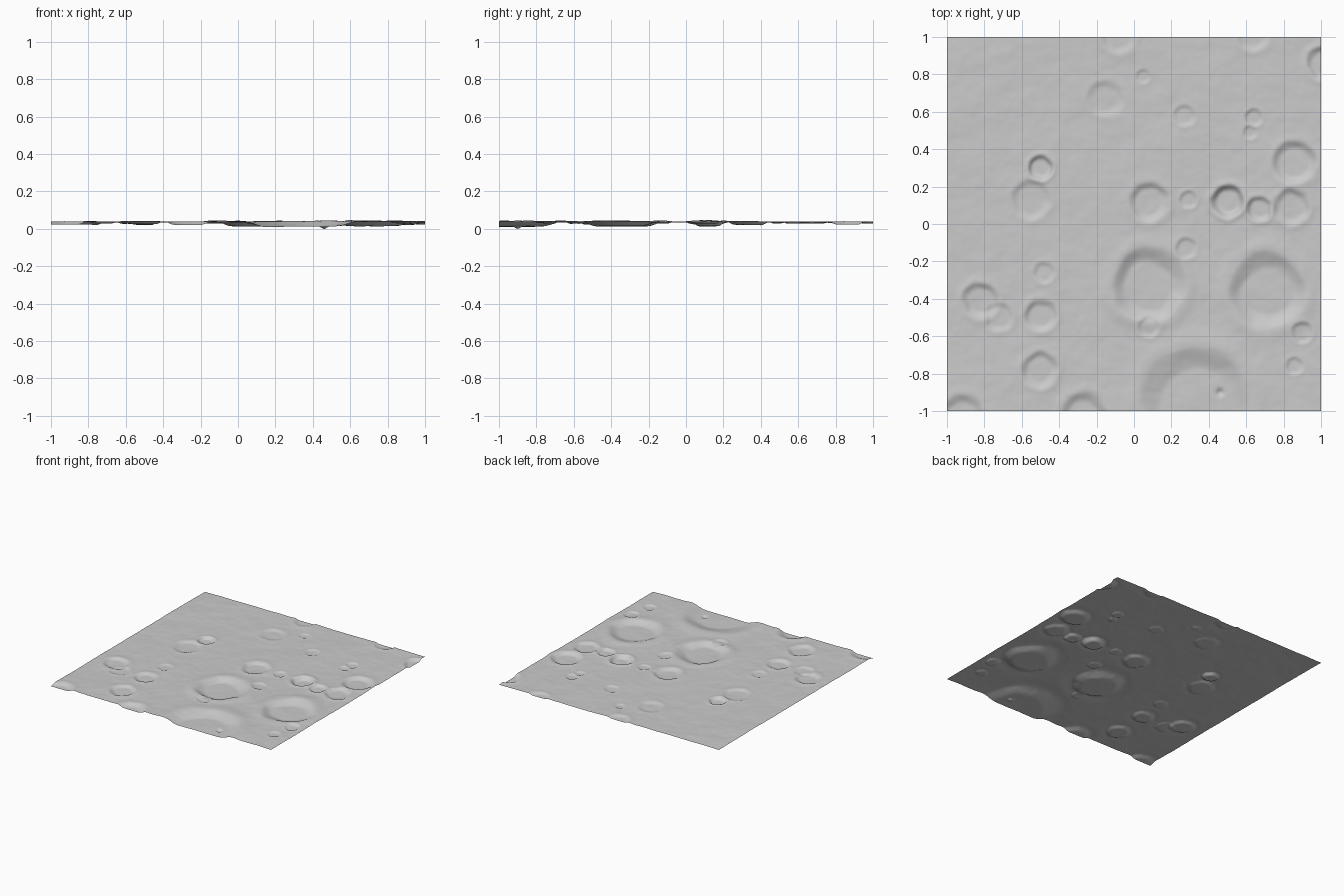
import bpy
import bmesh
import math
from mathutils import Vector, noise

if "Cube" in bpy.data.objects:
    bpy.data.objects.remove(bpy.data.objects["Cube"], do_unlink=True)

SIZE, CELLS, LEVEL = 2.0, 220, 0.037

# Craters: x, y, radius, depth
CRATERS = [
    (0.08, -0.33, 0.20, 0.023), (0.71, -0.36, 0.21, 0.023), (0.33, -0.96, 0.30, 0.024),
    (0.08, 0.12, 0.11, 0.013), (0.50, 0.12, 0.09, 0.023), (0.67, 0.08, 0.07, 0.013),
    (0.84, 0.09, 0.10, 0.012), (0.86, 0.33, 0.12, 0.016), (-0.50, 0.30, 0.07, 0.016),
    (-0.55, 0.13, 0.11, 0.009), (-0.82, -0.41, 0.10, 0.013), (-0.72, -0.50, 0.08, 0.007),
    (-0.50, -0.49, 0.09, 0.012), (-0.50, -0.78, 0.10, 0.012), (0.08, -0.55, 0.06, 0.007),
    (-0.27, -1.04, 0.14, 0.015), (-0.92, -1.03, 0.12, 0.013), (1.01, 0.86, 0.09, 0.013),
    (-0.15, 0.67, 0.10, 0.007), (0.05, 0.79, 0.04, 0.005), (0.27, 0.58, 0.06, 0.006),
    (0.64, 0.57, 0.05, 0.007), (0.62, 0.49, 0.04, 0.006), (-0.08, 1.01, 0.10, 0.008),
    (0.64, 1.01, 0.09, 0.008), (0.90, -0.58, 0.06, 0.008), (0.86, -0.76, 0.05, 0.006),
    (0.28, -0.13, 0.06, 0.007), (0.29, 0.13, 0.05, 0.007), (-0.48, -0.26, 0.06, 0.006),
]


def smooth(a, b, t):
    t = min(max((t - a) / (b - a), 0), 1)
    return t * t * (3 - 2 * t)


def rough(x, y, scale, octaves, offset):
    return noise.fractal(Vector((x * scale, y * scale, offset)), 1.0, 2.0, octaves)


def crater(x, y, cx, cy, radius, depth):
    """Flat floor, steep wall and a low raised rim with a wavy outline."""
    distance = math.hypot(x - cx, y - cy) / radius
    if distance > 1.8:
        return 0
    t = distance + 0.10 * noise.noise(Vector((x / radius * 1.6, y / radius * 1.6, cx * 9)))
    bowl = -depth * (1 - smooth(0.6, 1.02, t))
    rim = 0.22 * depth * math.exp(-((t - 1.08) / 0.2) ** 2)
    return bowl + rim


def height(x, y):
    z = LEVEL + 0.0035 * rough(x, y, 2.2, 2, 4.0)
    z += 0.0022 * rough(x, y, 9, 3, 7.5)
    z += sum(crater(x, y, *c) for c in CRATERS)
    # One narrow pit reaches the ground
    z -= 0.014 * math.exp(-((x - 0.46) ** 2 + (y + 0.90) ** 2) / 0.0003)
    return min(max(z, 0), 0.054)


# Cratered ground sheet
bm = bmesh.new()
bmesh.ops.create_grid(bm, x_segments=CELLS, y_segments=CELLS, size=SIZE / 2)
for v in bm.verts:
    v.co.z = height(v.co.x, v.co.y)
lowest = min(v.co.z for v in bm.verts)
for v in bm.verts:
    v.co.z -= lowest
for f in bm.faces:
    f.smooth = True
mesh = bpy.data.meshes.new("cratered_ground")
bm.to_mesh(mesh)
bm.free()
ground = bpy.data.objects.new("cratered_ground", mesh)
bpy.context.collection.objects.link(ground)

# Grey dust colour
dust = bpy.data.materials.new("grey_dust")
dust.use_nodes = True
colour = (0.6, 0.6, 0.6, 1)
dust.diffuse_color = colour
dust.node_tree.nodes["Principled BSDF"].inputs["Base Color"].default_value = colour
mesh.materials.append(dust)
